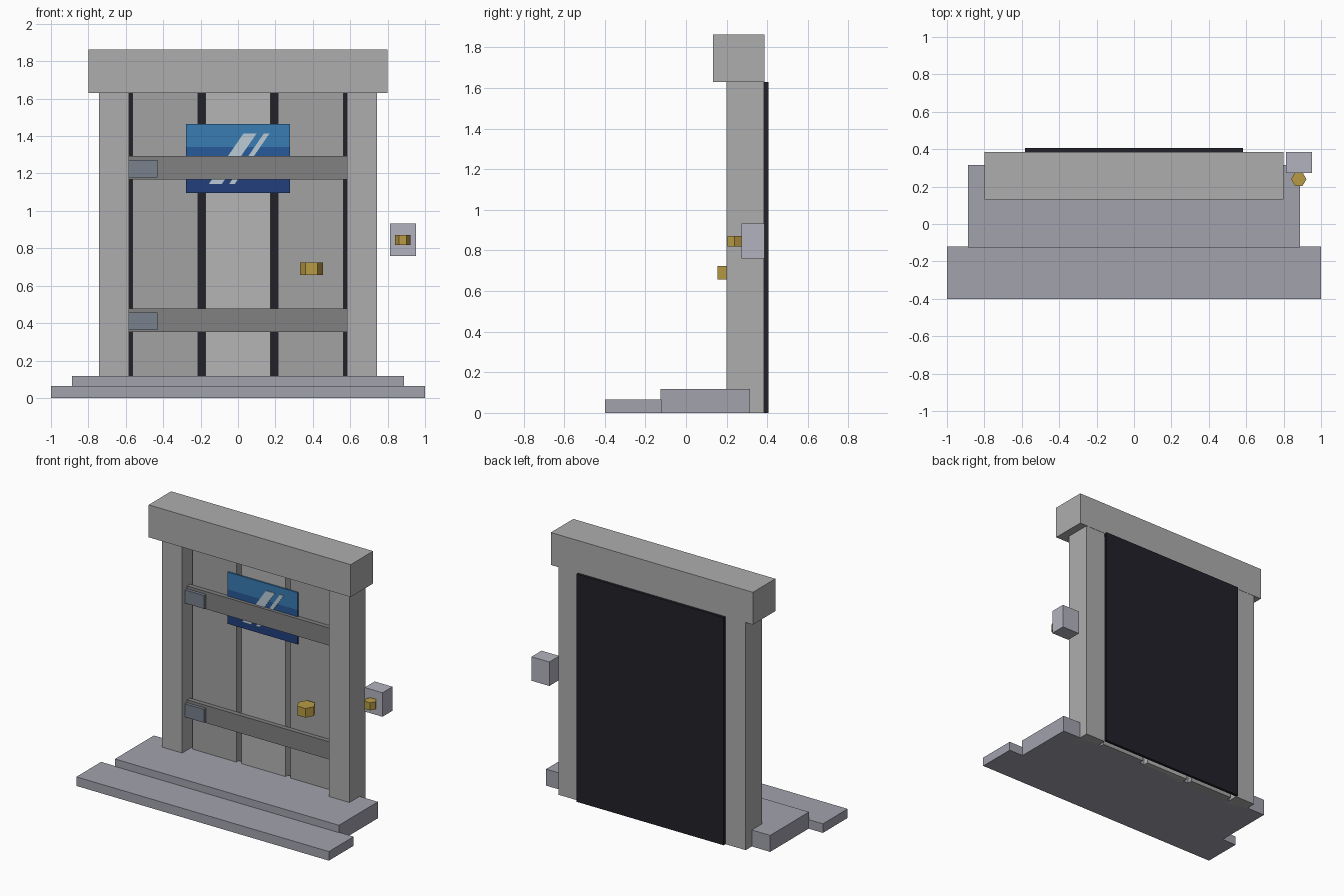
import bpy, bmesh, math

if "Cube" in bpy.data.objects:
    bpy.data.objects.remove(bpy.data.objects["Cube"])


def material(name, r, g, b):
    m = bpy.data.materials.new(name)
    m.diffuse_color = (r, g, b, 1)
    m.use_nodes = True
    m.node_tree.nodes["Principled BSDF"].inputs["Base Color"].default_value = m.diffuse_color
    return m


STONE = material("stone", 0.42, 0.42, 0.42)
PLANK = material("plank_grey", 0.36, 0.36, 0.36)
PALE = material("pale_plank_grey", 0.46, 0.46, 0.46)
STRAP = material("strap_grey", 0.22, 0.22, 0.22)
STEP = material("step_grey", 0.36, 0.36, 0.42)
BOX = material("box_grey", 0.45, 0.45, 0.52)
HINGE = material("hinge_blue_grey", 0.19, 0.22, 0.27)
DARK = material("dark", 0.015, 0.015, 0.022)
GOLD = material("gold", 0.48, 0.33, 0.06)
BLUES = [material("glass_low", 0.015, 0.05, 0.2),
         material("glass_middle", 0.02, 0.1, 0.32),
         material("glass_top", 0.04, 0.2, 0.45)]
GLINT = material("glint", 0.5, 0.6, 0.67)


def prism(name, outline, offset, mat):
    """Extrude a planar outline of 3D points by an offset vector."""
    bm = bmesh.new()
    face = bm.faces.new([bm.verts.new(p) for p in outline])
    new = bmesh.ops.extrude_face_region(bm, geom=[face])["geom"]
    bmesh.ops.translate(bm, vec=offset,
                        verts=[v for v in new if isinstance(v, bmesh.types.BMVert)])
    bmesh.ops.recalc_face_normals(bm, faces=bm.faces)
    me = bpy.data.meshes.new(name)
    bm.to_mesh(me)
    bm.free()
    me.materials.append(mat)
    ob = bpy.data.objects.new(name, me)
    bpy.context.collection.objects.link(ob)
    return ob


def box(name, x, y, z, mat):
    outline = [(x[0], y[0], z[0]), (x[1], y[0], z[0]),
               (x[1], y[1], z[0]), (x[0], y[1], z[0])]
    return prism(name, outline, (0, 0, z[1] - z[0]), mat)


def hex_knob(name, x, y, z, r, mat):
    outline = [(x + r * math.cos(i * math.pi / 3),
                y + r * math.sin(i * math.pi / 3), z[0]) for i in range(6)]
    return prism(name, outline, (0, 0, z[1] - z[0]), mat)


# Steps
box("lower_step", (-1, 1), (-0.4, -0.12), (0, 0.065), STEP)
box("upper_step", (-0.887, 0.887), (-0.125, 0.315), (0, 0.118), STEP)

# Door frame and dark backing
for side, x in (("left", (-0.742, -0.582)), ("right", (0.582, 0.742))):
    box(side + "_post", x, (0.2, 0.384), (0, 1.75), STONE)
box("lintel", (-0.8, 0.8), (0.132, 0.386), (1.63, 1.862), STONE)
box("dark_backing", (-0.582, 0.582), (0.385, 0.405), (0, 1.63), DARK)

# Door planks
for name, x, mat in (("left_plank", (-0.563, -0.215), PLANK),
                     ("middle_plank", (-0.174, 0.174), PALE),
                     ("right_plank", (0.215, 0.563), PLANK)):
    box(name, x, (0.288, 0.35), (0, 1.64), mat)

# Straps with hinge plates
for name, z in (("lower", 0.415), ("upper", 1.23)):
    box(name + "_strap", (-0.582, 0.582), (0.255, 0.29), (z - 0.063, z + 0.063), STRAP)
    box(name + "_hinge", (-0.582, -0.43), (0.232, 0.258), (z - 0.052, z + 0.043), HINGE)

# Window panel in three blue bands
for i, mat in enumerate(BLUES):
    z = 1.095 + i * 0.1235
    box("window_band", (-0.278, 0.278), (0.278, 0.29), (z, z + 0.1235), mat)

# Slanted glints on the window
for x, w in ((-0.157, 0.07), (-0.048, 0.03)):
    prism("window_glint", [(x, 0.274, 1.143), (x + w, 0.274, 1.143),
                           (x + 0.187 + w, 0.274, 1.415), (x + 0.187, 0.274, 1.415)],
          (0, 0.006, 0), GLINT)

# Door knob and side bell box
hex_knob("door_knob", 0.393, 0.21, (0.657, 0.723), 0.0625, GOLD)
box("bell_box", (0.812, 0.953), (0.273, 0.386), (0.76, 0.932), BOX)
hex_knob("bell_button", 0.881, 0.24, (0.818, 0.872), 0.041, GOLD)
